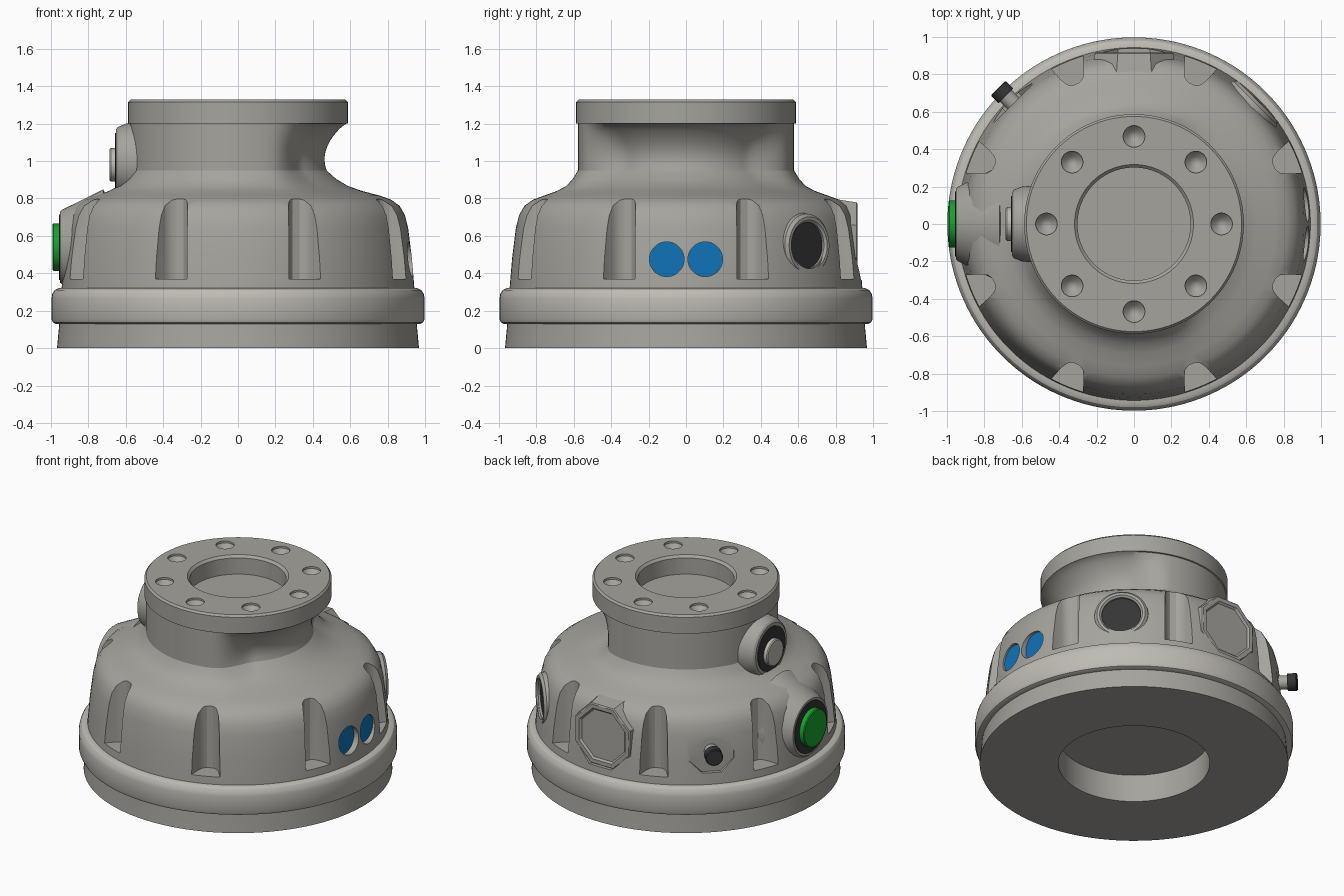
import bpy, bmesh
from math import pi, sin, cos, radians, atan2
from mathutils import Matrix

if "Cube" in bpy.data.objects:
    bpy.data.objects.remove(bpy.data.objects["Cube"])


def material(name, rgb):
    m = bpy.data.materials.new(name)
    m.use_nodes = True
    m.diffuse_color = (*rgb, 1)
    bsdf = m.node_tree.nodes["Principled BSDF"]
    bsdf.inputs["Base Color"].default_value = (*rgb, 1)
    bsdf.inputs["Roughness"].default_value = 0.6
    return m


GREY = material("cast grey", (0.38, 0.37, 0.34))
LIGHT = material("light grey", (0.52, 0.50, 0.46))
BLACK = material("black", (0.035, 0.035, 0.035))
BLUE = material("blue", (0.005, 0.17, 0.48))
GREEN = material("green", (0.008, 0.36, 0.03))


def radial(azimuth, z, shift=0):
    """Axis pointing outward from the body at the given azimuth and height."""
    return (Matrix.Rotation(radians(azimuth), 4, "Z") @ Matrix.Translation((0, shift, z))
            @ Matrix.Rotation(pi / 2, 4, "Y"))


def lathe(bm, profile, matrix=Matrix(), seg=48):
    """Revolve (radius, height) points; profiles off the axis are closed into a ring."""
    rows = []
    for i in range(seg):
        a = 2 * pi * (i + 0.5) / seg
        rows.append([bm.verts.new(matrix @ Matrix.Rotation(a, 4, "Z")
                                  @ Matrix.Translation((r, 0, h)).to_translation())
                     for r, h in profile])
    n = len(profile)
    for i in range(seg):
        a, b = rows[i], rows[(i + 1) % seg]
        for j in range(n if profile[0][0] > 0 else n - 1):
            k = (j + 1) % n
            bm.faces.new((a[j], b[j], b[k], a[k]))
    bmesh.ops.remove_doubles(bm, verts=bm.verts[:], dist=1e-5)


def finish(name, bm, mat=None):
    bmesh.ops.dissolve_degenerate(bm, dist=1e-6, edges=bm.edges[:])
    bmesh.ops.recalc_face_normals(bm, faces=bm.faces[:])
    mesh = bpy.data.meshes.new(name)
    bm.to_mesh(mesh)
    bm.free()
    ob = bpy.data.objects.new(name, mesh)
    bpy.context.collection.objects.link(ob)
    if mat:
        mesh.materials.append(mat)
    return ob


def activate(ob):
    bpy.ops.object.select_all(action="DESELECT")
    ob.select_set(True)
    bpy.context.view_layer.objects.active = ob


def smooth(ob):
    activate(ob)
    bpy.ops.object.shade_smooth_by_angle(angle=radians(30))


def turned(name, profile, mat, matrix=Matrix(), seg=48):
    bm = bmesh.new()
    lathe(bm, profile, matrix, seg)
    ob = finish(name, bm, mat)
    smooth(ob)
    return ob


def rod(r, start, end, bevel=0.0):
    """Profile of a solid cylinder with an optional outer chamfer."""
    return [(0, start), (r, start), (r, end - bevel), (r - bevel, end), (0, end)]


# Body: foot, bell, shoulder, neck and top flange in one revolved shell
bell = [(0, 0.19), (0.475, 0.19), (0.475, 0), (0.968, 0), (0.955, 0.14), (0.945, 0.3),
        (0.93, 0.48), (0.91, 0.64), (0.893, 0.71), (0.865, 0.76), (0.82, 0.793),
        (0.76, 0.815), (0.69, 0.84), (0.64, 0.867), (0.605, 0.905)]
neck = [(0.578, 0.95 + 0.025 * i) for i in range(11)]
flange = [(0.587, 1.202), (0.587, 1.315), (0.575, 1.328), (0.318, 1.328), (0.302, 1.312),
          (0.302, 1.2), (0, 1.2)]
bm = bmesh.new()
lathe(bm, bell + neck + flange, seg=128)

# Scoop hollowed out of the neck on one side
for v in bm.verts:
    r = v.co.xy.length
    if 0.83 < v.co.z < 1.199 and r > 0.5:
        t = (1.2 - v.co.z) / 0.38
        side = min(1, max(0, (72 - abs(math_deg := atan2(v.co.y, v.co.x) * 180 / pi)) / 30))
        fade = side * side * (3 - 2 * side)
        depth = 0.115 * max(0, sin(pi * t)) ** 0.8 * fade
        v.co.xy *= (r - depth) / r
body = finish("body", bm, GREY)

# Cutters: flutes, bolt holes, lens recesses, port seats
bm = bmesh.new()
half = [(0.81, 0.02), (0.825, 0.045), (0.86, 0.065), (0.93, 0.09), (1.1, 0.13)]
section = half + [(u, -v) for u, v in reversed(half)]
for i in range(8):
    turn = Matrix.Rotation(radians(22.5 + 45 * i), 4, "Z")
    low = [bm.verts.new(turn @ Matrix.Translation((u, v, 0.37)).to_translation()) for u, v in section]
    face = bm.faces.new(low)
    top = bmesh.ops.extrude_face_region(bm, geom=[face])["geom"]
    bmesh.ops.translate(bm, vec=(0, 0, 0.6), verts=[g for g in top if isinstance(g, bmesh.types.BMVert)])
    a = pi / 4 * i
    lathe(bm, [(0, 1.265), (0.03, 1.28), (0.058, 1.315), (0.058, 1.4), (0, 1.4)],
          Matrix.Translation((0.468 * cos(a), 0.468 * sin(a), 0)), 24)
for y in (-0.103, 0.103):
    lathe(bm, rod(0.093, 0.885, 1.1), radial(0, 0.475, y), 32)
lathe(bm, rod(0.125, 0.885, 1.1), radial(45, 0.55), 32)
lathe(bm, rod(0.222, 0.885, 1.1), radial(90, 0.57), 8)
lathe(bm, rod(0.155, 0.912, 1.1), radial(135, 0.54), 8)
cutter = finish("cutter", bm)
cutter.hide_render = True
mod = body.modifiers.new("cuts", "BOOLEAN")
mod.operation = "DIFFERENCE"
mod.solver = "EXACT"
mod.object = cutter
activate(body)
bpy.ops.object.modifier_apply(modifier="cuts")
bpy.data.objects.remove(cutter)
smooth(body)

# Rounded band around the foot
turned("band", [(0.92, 0.13), (0.975, 0.13), (0.99, 0.137), (0.998, 0.155), (0.998, 0.265),
                (0.993, 0.29), (0.98, 0.31), (0.96, 0.32), (0.92, 0.32)], LIGHT, seg=128)

# Paired lenses
for label, y in (("front", -0.103), ("rear", 0.103)):
    turned(label + "_lens", rod(0.0925, 0.875, 0.895), BLUE, radial(0, 0.475, y))

# Round port with raised rim
port = radial(45, 0.55)
turned("port_rim", [(0.125, 0.86), (0.175, 0.86), (0.168, 0.915), (0.152, 0.932),
                    (0.135, 0.932), (0.123, 0.92)], GREY, port)
turned("port_disc", rod(0.124, 0.86, 0.907), BLACK, port)

# Eight-sided plug
turned("plug", [(0, 0.6), (0.26, 0.72), (0.235, 0.86), (0.226, 0.912), (0.218, 0.918),
                (0.19, 0.918), (0.178, 0.905), (0, 0.905)], GREY, radial(90, 0.57), 8)

# Pin with dark cap
pin = radial(135, 0.54)
turned("pin", rod(0.045, 0.85, 0.98), GREY, pin, 24)
turned("pin_cap", rod(0.056, 0.968, 1.028, 0.005), BLACK, pin, 24)

# Push button on a sloped boss
button = radial(180, 0.54)
turned("button_boss", [(0, 0.6), (0.31, 0.72), (0.2, 0.94), (0.19, 0.952), (0, 0.952)], GREY, button)
turned("button_plate", rod(0.175, 0.945, 0.957), BLACK, button)
turned("button", rod(0.127, 0.95, 0.993, 0.006), GREEN, button)

# Neck fitting with dark ring and knob
fitting = radial(180, 1.0)
turned("fitting_boss", [(0, 0.45), (0.21, 0.5), (0.2, 0.6), (0.183, 0.642), (0.17, 0.652),
                        (0, 0.652)], GREY, fitting)
turned("fitting_plate", rod(0.15, 0.645, 0.657), BLACK, fitting)
turned("fitting_knob", rod(0.09, 0.65, 0.686, 0.006), LIGHT, radial(180, 0.98))
